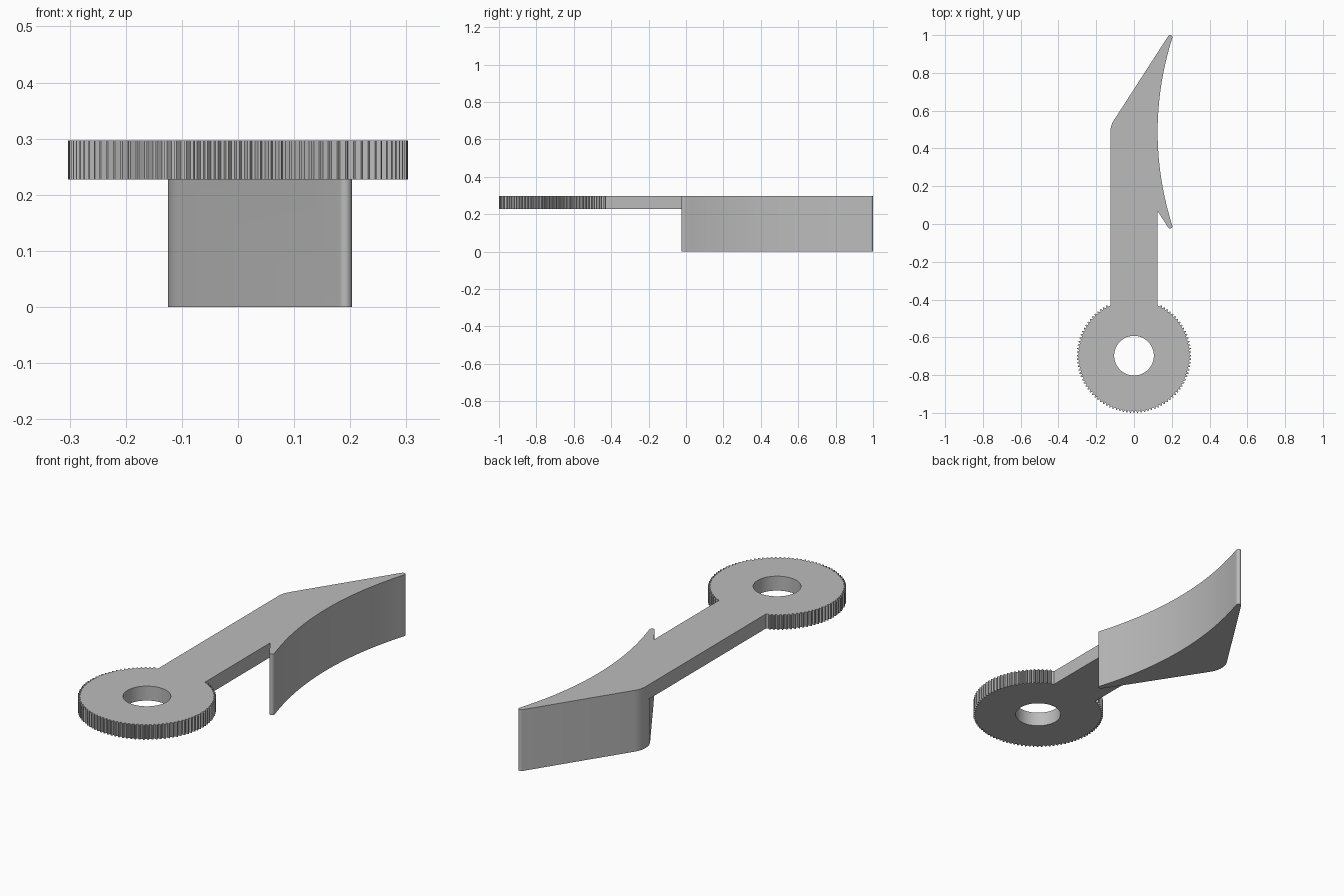
import bpy, bmesh
from math import sin, cos, pi, radians, asin, sqrt

cube = bpy.data.objects.get("Cube")
if cube:
    bpy.data.objects.remove(cube)

grey = bpy.data.materials.new("plain grey")
grey.use_nodes = True
COLOUR = (0.5, 0.5, 0.5, 1)
grey.diffuse_color = COLOUR
grey.node_tree.nodes["Principled BSDF"].inputs["Base Color"].default_value = COLOUR

TOP, PLATE_BOTTOM = 0.297, 0.227
HUB_Y, BLADE_Y = -0.697, 0.488
ARM = 0.125


def prism(name, outline, z0, z1):
    """Extrude a closed outline between two heights."""
    bm = bmesh.new()
    face = bm.faces.new([bm.verts.new((x, y, z0)) for x, y in outline])
    up = bmesh.ops.extrude_face_region(bm, geom=[face])["geom"]
    for v in up:
        if isinstance(v, bmesh.types.BMVert):
            v.co.z = z1
    bmesh.ops.recalc_face_normals(bm, faces=bm.faces)
    mesh = bpy.data.meshes.new(name)
    bm.to_mesh(mesh)
    bm.free()
    mesh.materials.append(grey)
    obj = bpy.data.objects.new(name, mesh)
    bpy.context.collection.objects.link(obj)
    return obj


def arc(cx, cy, r, start, end, steps):
    """Points along an arc, angles in radians."""
    angles = [start + (end - start) * i / steps for i in range(steps + 1)]
    return [(cx + r * cos(a), cy + r * sin(a)) for a in angles]


def combine(target, other, operation):
    mod = target.modifiers.new(operation.title(), 'BOOLEAN')
    mod.operation, mod.object, mod.solver = operation, other, 'EXACT'
    bpy.context.view_layer.objects.active = target
    bpy.ops.object.modifier_apply(modifier=mod.name)
    bpy.data.objects.remove(other)


# Toothed hub and arm in one outline; the teeth stop where the arm joins
TEETH, ROOT, TIP = 100, 0.293, 0.303
gap = asin(ARM / ROOT)
hub = []
for i in range(TEETH):
    for offset, r in ((-0.35, ROOT), (-0.12, TIP), (0.12, TIP), (0.35, ROOT)):
        a = (i + offset) * 2 * pi / TEETH
        from_arm = abs((a - pi / 2 + pi) % (2 * pi) - pi)
        if from_arm > gap + 0.01:
            hub.append(((a - pi / 2) % (2 * pi), r))
hub.sort()
join_y = HUB_Y + sqrt(ROOT ** 2 - ARM ** 2)
outline = [(r * cos(a + pi / 2), HUB_Y + r * sin(a + pi / 2)) for a, r in hub]
outline += [(ARM, join_y), (ARM, 0.2), (-ARM, BLADE_Y), (-ARM, join_y)]
lever = prism("toothed_lever", outline, PLATE_BOTTOM, TOP)

# Bore through the hub
bore = prism("bore_cutter", arc(0, HUB_Y, 0.105, 0, 2 * pi * 63 / 64, 63), 0.1, 0.4)
combine(lever, bore, 'DIFFERENCE')

# Deep blade: rounded back corner, straight flank, rounded tip, concave face
flank = radians(147)
half = arc(-0.015, 0, 0.11, pi, flank, 8)
half += arc(0.191, 0.5, 0.012, flank, radians(-17), 10)
end_x, end_y = half[-1]
half += [(ARM + (end_x - ARM) * t * t, end_y * t) for t in (1 - i / 16 for i in range(1, 17))]
mirrored = [(x, -y) for x, y in reversed(half[1:-1])]
blade = prism("blade", [(x, y + BLADE_Y) for x, y in half + mirrored], 0, TOP)
combine(lever, blade, 'UNION')

bpy.ops.object.select_all(action='DESELECT')
lever.select_set(True)
bpy.context.view_layer.objects.active = lever
bpy.ops.object.shade_smooth_by_angle(angle=radians(25))
